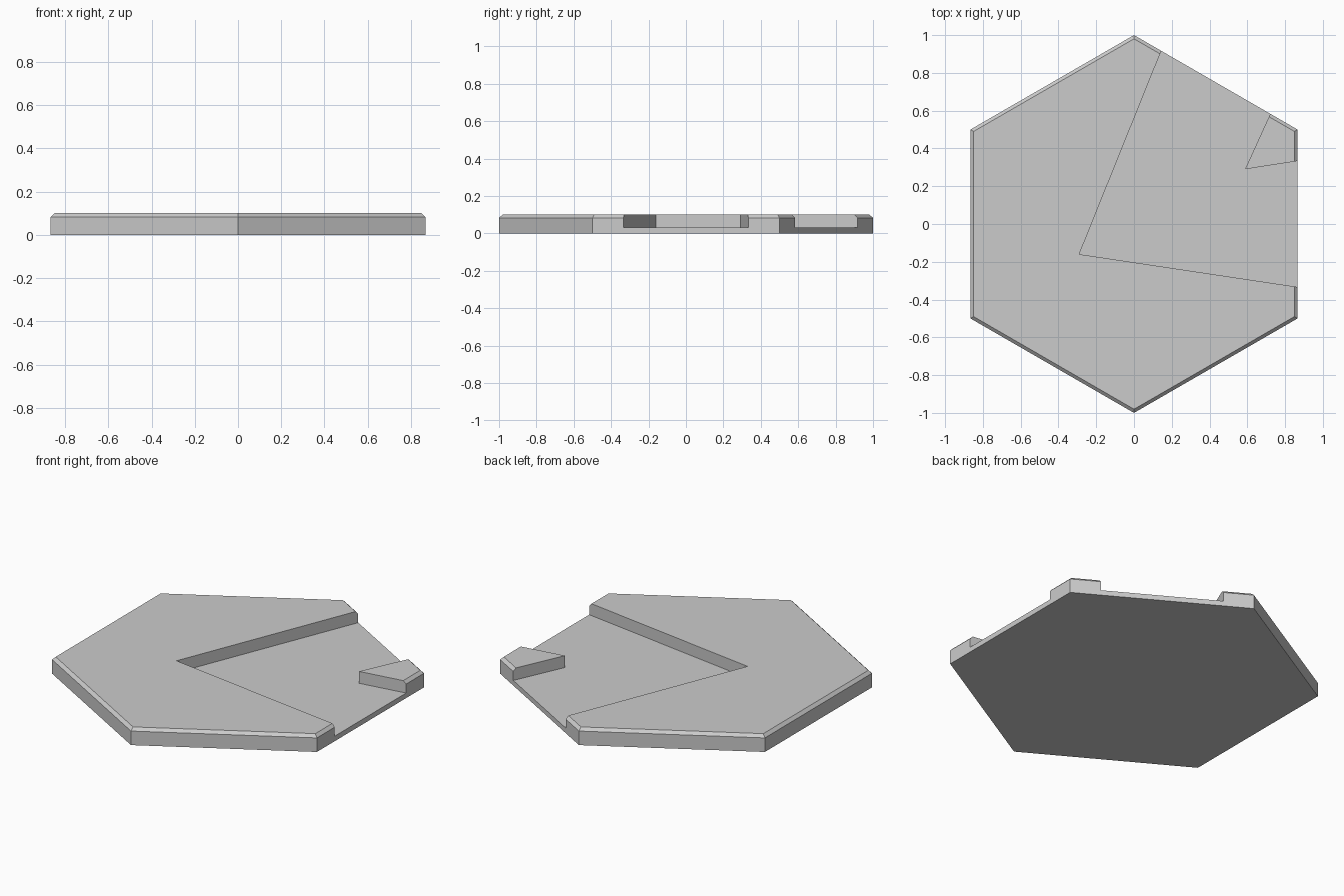
import bpy
import bmesh
from math import cos, sin, radians
from mathutils import Vector

HEIGHT, RIM, BEVEL, FLOOR = 0.10, 0.083, 0.017, 0.03

cube = bpy.data.objects.get("Cube")
if cube:
    bpy.data.objects.remove(cube, do_unlink=True)

stone = bpy.data.materials.new("stone grey")
stone.use_nodes = True
color = (0.6, 0.6, 0.6, 1)
stone.diffuse_color = color
stone.node_tree.nodes["Principled BSDF"].inputs["Base Color"].default_value = color


def loft(name, rings):
    """Closed solid through matching rings of (points, height)."""
    bm = bmesh.new()
    loops = [[bm.verts.new((p[0], p[1], z)) for p in pts] for pts, z in rings]
    n = len(loops[0])
    for low, high in zip(loops, loops[1:]):
        for i in range(n):
            j = (i + 1) % n
            bm.faces.new((low[i], low[j], high[j], high[i]))
    bm.faces.new(loops[0][::-1])
    bm.faces.new(loops[-1])
    bmesh.ops.recalc_face_normals(bm, faces=bm.faces)
    mesh = bpy.data.meshes.new(name)
    bm.to_mesh(mesh)
    bm.free()
    mesh.materials.append(stone)
    obj = bpy.data.objects.new(name, mesh)
    bpy.context.collection.objects.link(obj)
    return obj


def hexagon(radius):
    return [Vector((cos(radians(a)), sin(radians(a)))) * radius
            for a in range(30, 390, 60)]


# Hexagonal tile with a bevelled top rim
outer = hexagon(1)
inner = hexagon(1 - BEVEL / cos(radians(30)))
tile = loft("hex_tile", [(outer, 0), (outer, RIM), (inner, HEIGHT)])

# Bent channel: its walls meet the tile edges a sixth in from each corner
corner_right, corner_back, corner_front = outer[0], outer[1], outer[5]
bend = Vector((-0.29, -0.16))
bank_tip = Vector((0.588, 0.29))


def beyond(start, corner_a, corner_b):
    """Extend a wall from start past its meeting point on the tile edge."""
    return start.lerp(corner_a.lerp(corner_b, 1 / 6), 1.4)


channel = [
    bend,
    beyond(bend, corner_front, corner_right),
    beyond(bank_tip, corner_right, corner_front),
    bank_tip,
    beyond(bank_tip, corner_right, corner_back),
    beyond(bend, corner_back, corner_right),
]
cutter = loft("channel_cutter", [(channel, FLOOR), (channel, HEIGHT * 2)])
cutter.hide_render = True

# Cut the channel, leaving the small corner bank standing
cut = tile.modifiers.new("channel", "BOOLEAN")
cut.operation = "DIFFERENCE"
cut.solver = "EXACT"
cut.object = cutter
bpy.context.view_layer.objects.active = tile
tile.select_set(True)
bpy.ops.object.modifier_apply(modifier=cut.name)
bpy.data.objects.remove(cutter, do_unlink=True)
